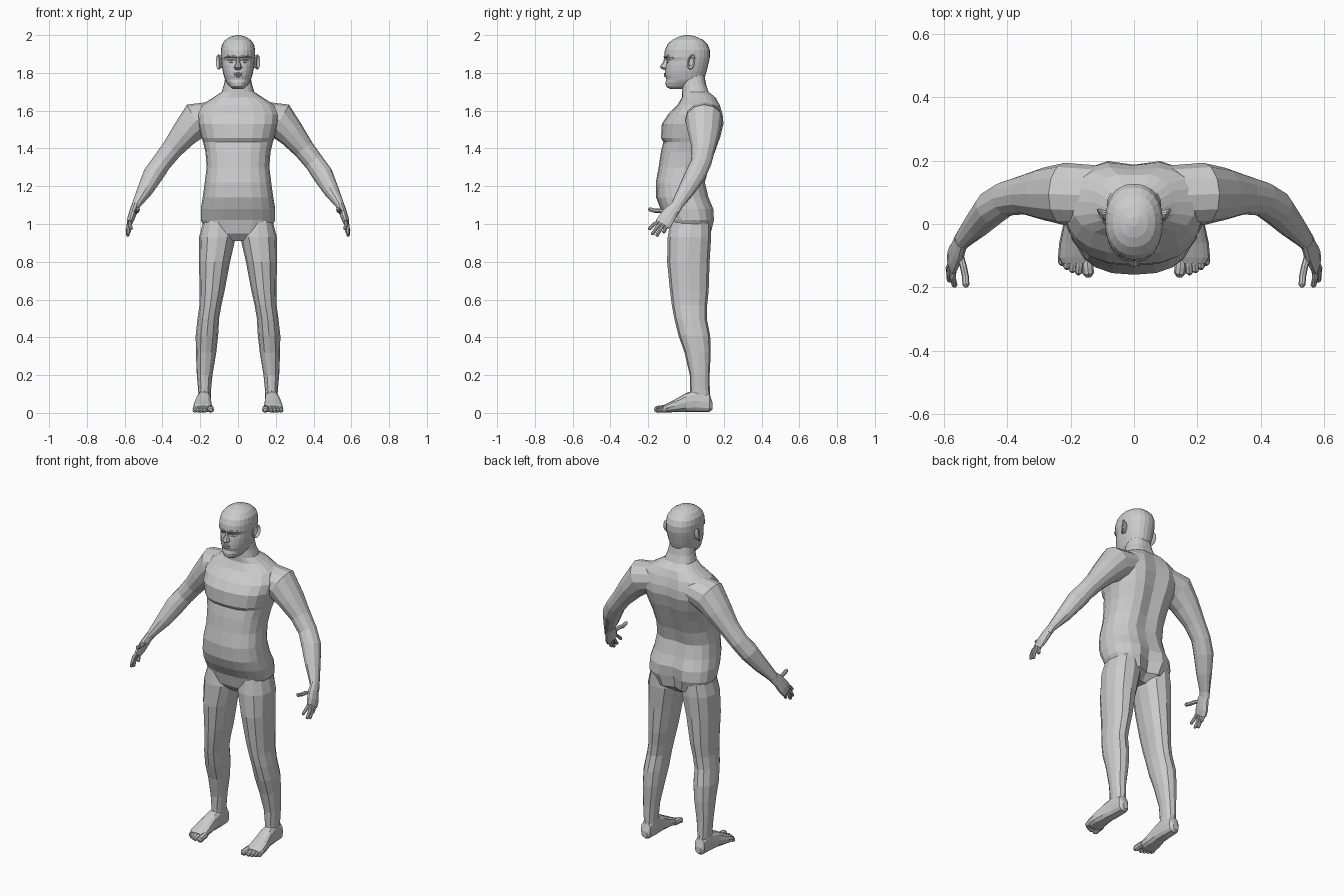
import bpy, bmesh, math
from mathutils import Vector

# ---------- helpers ----------
def power(v, e):
    return math.copysign(abs(v) ** e, v)

def oval(z, w, yf, yb, n=16, e=0.85, groove=0.0, xc=0.0):
    """Horizontal ring between yf and yb, with an optional dent at the back centre."""
    yc, d, ring = (yf + yb) / 2, (yb - yf) / 2, []
    for k in range(n):
        a = 2 * math.pi * k / n
        y = yc + d * power(math.sin(a), e)
        if 4 * k == n:
            y -= groove
        ring.append(Vector((xc + w * power(math.cos(a), e), y, z)))
    return ring

def tube_rings(path, n):
    """Rings along a path of (point, thickness, width across y)."""
    pts = [Vector(p[0]) for p in path]
    rings = []
    for i, (_, a, b) in enumerate(path):
        t = (pts[min(i + 1, len(pts) - 1)] - pts[max(i - 1, 0)]).normalized()
        side = Vector((0, 1, 0))
        if abs(t.y) > 0.9:
            side = Vector((0, 0, 1))
        side = (side - t * side.dot(t)).normalized()
        up = t.cross(side)
        rings.append([pts[i] + up * a * math.cos(2 * math.pi * k / n)
                      + side * b * math.sin(2 * math.pi * k / n) for k in range(n)])
    return rings

def add_loft(bm, rings):
    vs = [[bm.verts.new(p) for p in r] for r in rings]
    n = len(vs[0])
    for r, q in zip(vs, vs[1:]):
        for k in range(n):
            bm.faces.new((r[k], r[(k + 1) % n], q[(k + 1) % n], q[k]))
    bm.faces.new(vs[0])
    bm.faces.new(vs[-1])

def make(name, lofts, mirror=False):
    bm = bmesh.new()
    for rings in lofts:
        add_loft(bm, rings)
    bmesh.ops.recalc_face_normals(bm, faces=bm.faces)
    me = bpy.data.meshes.new(name)
    bm.to_mesh(me)
    bm.free()
    ob = bpy.data.objects.new(name, me)
    bpy.context.collection.objects.link(ob)
    if mirror:
        m = ob.modifiers.new("Mirror", 'MIRROR')
        m.use_mirror_merge = False
    return ob

def digit(points, r):
    """Finger or toe with a rounded tip."""
    pts = [Vector(p) for p in points]
    tip = pts[-1] + (pts[-1] - pts[-2]).normalized() * r * 0.7
    path = [(p, r, r) for p in pts] + [(tip, r * 0.45, r * 0.45)]
    return tube_rings(path, 8)

# ---------- torso and neck: z, half width, front, back, spine groove ----------
torso = [(0.91, .06, -.05, .07, 0), (0.95, .16, -.085, .135, .03), (1.02, .197, -.10, .153, .035),
         (1.08, .197, -.135, .150, .02), (1.14, .187, -.158, .125, .012), (1.22, .176, -.16, .105, .012),
         (1.30, .166, -.145, .127, .018), (1.38, .172, -.133, .158, .02), (1.435, .185, -.120, .178, .02),
         (1.455, .192, -.132, .186, .02), (1.53, .212, -.128, .205, .018), (1.58, .217, -.095, .20, .015),
         (1.63, .195, -.045, .183, .012), (1.67, .13, -.022, .16, .006), (1.70, .086, -.022, .122, .004),
         (1.74, .074, -.022, .106, 0), (1.80, .062, -.03, .095, 0)]
body = make("body", [[oval(z, w, f, b, 20, .8, g) for z, w, f, b, g in torso]])

# ---------- arms ----------
arm = make("arm", [tube_rings([
    ((.12, .09, 1.575), .075, .095), ((.22, .095, 1.55), .096, .098), ((.285, .095, 1.475), .072, .083),
    ((.35, .092, 1.395), .056, .062), ((.405, .08, 1.325), .052, .055), ((.45, .05, 1.26), .054, .056),
    ((.495, .0, 1.175), .041, .045), ((.54, -.048, 1.10), .023, .032), ((.553, -.065, 1.07), .018, .032)], 12)], True)

# ---------- legs: z, inner x, outer x, front, back ----------
leg_rows = [(1.03, .03, .18, -.08, .13), (.93, .012, .206, -.097, .133), (.80, .042, .207, -.10, .125),
            (.65, .07, .203, -.085, .12), (.57, .088, .204, -.075, .112), (.50, .10, .214, -.062, .11),
            (.41, .105, .224, -.04, .128), (.32, .115, .223, -.008, .131), (.20, .135, .218, .02, .125),
            (.12, .143, .211, .022, .126), (.05, .145, .208, .01, .132)]
leg = make("leg", [[oval(z, (o - i) / 2, f, b, 12, .9, 0, (o + i) / 2) for z, i, o, f, b in leg_rows]], True)

# merge the limbs into the torso
for limb in (arm, leg):
    m = body.modifiers.new("Union", 'BOOLEAN')
    m.operation = 'UNION'
    m.object = limb
bpy.context.view_layer.objects.active = body
for m in list(body.modifiers):
    bpy.ops.object.modifier_apply(modifier=m.name)
for limb in (arm, leg):
    bpy.data.objects.remove(limb)

# ---------- hands ----------
palm = tube_rings([((.545, -.053, 1.095), .02, .030), ((.556, -.082, 1.06), .021, .040),
                   ((.568, -.105, 1.025), .019, .045), ((.576, -.125, .998), .013, .043)], 10)
fingers = [
    [(.566, -.125, 1.025), (.572, -.168, 1.0), (.566, -.193, .975)],
    [(.572, -.125, 1.015), (.583, -.157, .978), (.581, -.177, .948)],
    [(.574, -.112, 1.01), (.585, -.138, .968), (.583, -.153, .940)],
    [(.572, -.092, 1.015), (.580, -.108, .980), (.576, -.118, .957)]]
thumb = [(.552, -.085, 1.06), (.538, -.135, 1.07), (.532, -.165, 1.07), (.530, -.192, 1.078)]
make("hand", [palm] + [digit(f, .0095) for f in fingers] + [digit(thumb, .011)], True)

# ---------- feet: y, centre x, half width, top z, bottom z ----------
foot_rows = [(.14, .178, .018, .055, .018), (.125, .178, .032, .10, .006), (.06, .178, .036, .125, .004),
             (.0, .182, .041, .105, .006), (-.06, .187, .049, .07, .004), (-.105, .187, .053, .048, .002),
             (-.125, .184, .045, .036, .006)]
foot = []
for y, xc, w, top, bottom in foot_rows:
    foot.append([Vector((p.x, y, p.y)) for p in oval(0, w, bottom, top, 12, .75, 0, xc)])
toes = [digit([(.147, -.10, .024), (.146, -.135, .022), (.144, -.155, .018)], .018)]
for x, y in ((.173, -.152), (.192, -.145), (.210, -.135), (.226, -.122)):
    toes.append(digit([(x, -.09, .026), (x, y + .02, .021), (x + .002, y, .013)], .0125))
make("foot", [foot] + toes, True)

# ---------- head: z, half width, front, back ----------
head_rows = [(1.715, .028, -.085, -.02), (1.728, .045, -.106, .04), (1.75, .061, -.109, .08),
             (1.765, .069, -.104, .092), (1.785, .075, -.110, .102), (1.81, .081, -.110, .11),
             (1.84, .086, -.107, .117), (1.865, .088, -.102, .123), (1.885, .091, -.116, .127),
             (1.92, .091, -.112, .127), (1.95, .085, -.099, .115), (1.975, .067, -.073, .09),
             (1.99, .043, -.043, .058), (2.0, .012, -.008, .022)]
head = [oval(z, w, f, b, 24, .9) for z, w, f, b in head_rows]
nose = [oval(z, w, f, -.08, 8, 1) for z, w, f in
        ((1.882, .010, -.115), (1.86, .011, -.120), (1.838, .017, -.136), (1.828, .021, -.137),
         (1.818, .016, -.124), (1.814, .008, -.112))]
lips = [tube_rings([((-.03, -.096, z), .002, .003), ((-.014, -.107, z + .002), .006, .006),
                    ((0, -.111, z), .006, .006), ((.014, -.107, z + .002), .006, .006),
                    ((.03, -.096, z), .002, .003)], 8) for z in (1.795, 1.784)]
make("head", [head, nose] + lips)

# brow ridges and eyelids
brow = tube_rings([((.008, -.113, 1.884), .005, .007), ((.03, -.108, 1.888), .008, .008),
                   ((.055, -.090, 1.889), .007, .008), ((.072, -.070, 1.880), .003, .004)], 8)
lids = [tube_rings([((.016, -.097, z), .002, .002), ((.033, -.098, z + d), .004, .005),
                    ((.052, -.084, z), .002, .002)], 8) for z, d in ((1.866, .003), (1.859, -.003))]
make("brow_and_eyelid", [brow] + lids, True)

# ---------- ears: closed rim and inner bowl ----------
ear = bmesh.new()
add_loft(ear, [[Vector((x, .028 + s * .020 * math.cos(a) + s * .006 * math.sin(a),
                        1.858 + s * .040 * math.sin(a)))
                + Vector((x * .35 * s * math.cos(a) * .3, 0, 0))
                for a in [2 * math.pi * k / 14 for k in range(14)]]
               for x, s in ((.078, .7), (.092, .85), (.102, 1), (.107, .92), (.104, .72), (.096, .55))])
bmesh.ops.recalc_face_normals(ear, faces=ear.faces)
ear_mesh = bpy.data.meshes.new("ear")
ear.to_mesh(ear_mesh)
ear.free()
ear_ob = bpy.data.objects.new("ear", ear_mesh)
bpy.context.collection.objects.link(ear_ob)
ear_ob.modifiers.new("Mirror", 'MIRROR').use_mirror_merge = False
